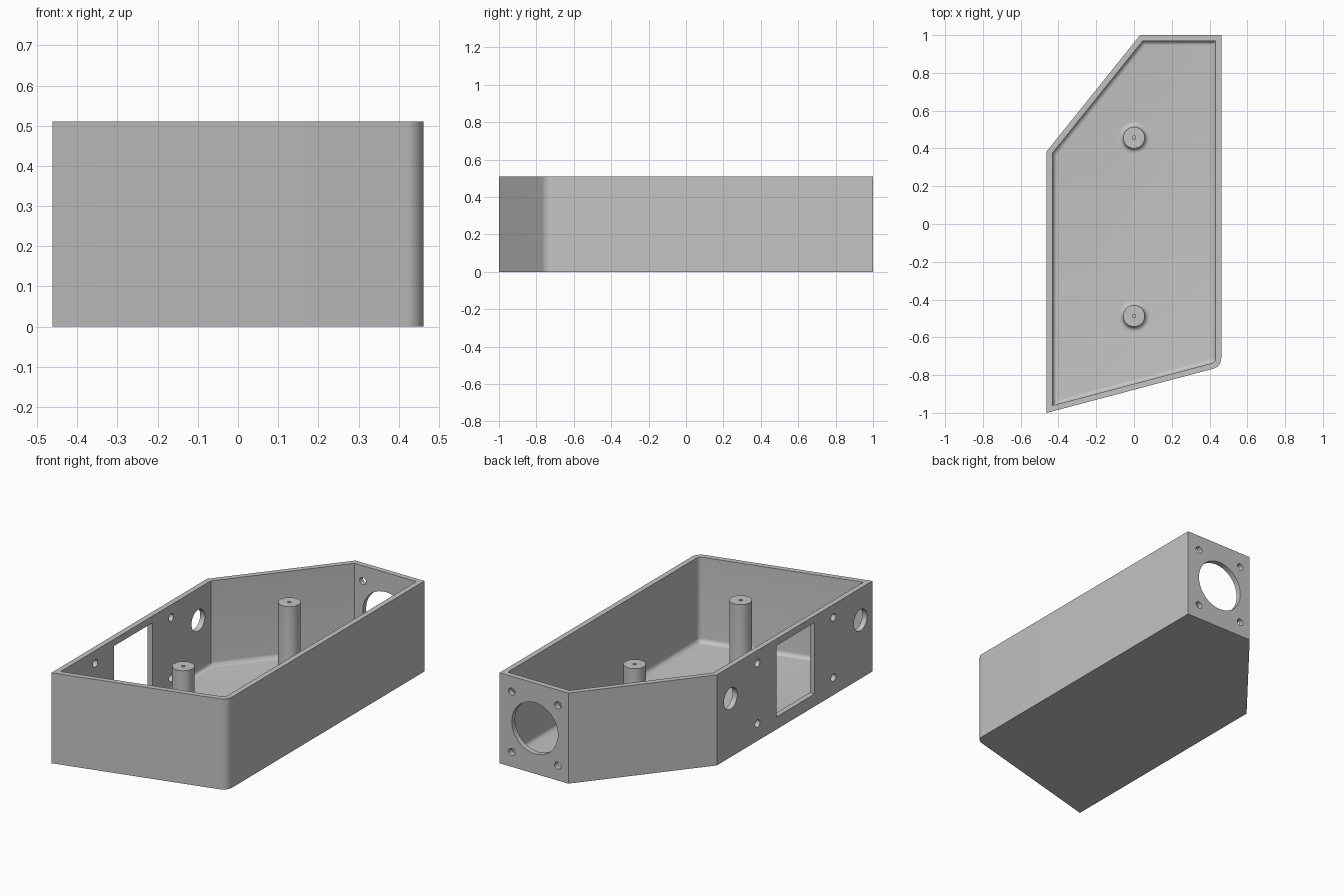
import bpy, bmesh, math
from mathutils import Vector, Matrix

cube = bpy.data.objects.get("Cube")
if cube:
    bpy.data.objects.remove(cube, do_unlink=True)

HEIGHT, WALL, FLOOR, FILLET, ROUND = 0.51, 0.03, 0.03, 0.025, 0.056
OUTLINE = [(-0.462, -1), (0.462, -0.755), (0.462, 1), (0.032, 1), (-0.462, 0.385)]
ROUNDED = 1  # index of the rounded corner

grey = bpy.data.materials.new("plain grey")
grey.use_nodes = True
grey.diffuse_color = (0.55, 0.55, 0.55, 1)
grey.node_tree.nodes["Principled BSDF"].inputs["Base Color"].default_value = (0.55, 0.55, 0.55, 1)


def make_object(name, bm):
    bmesh.ops.recalc_face_normals(bm, faces=bm.faces)
    mesh = bpy.data.meshes.new(name)
    bm.to_mesh(mesh)
    bm.free()
    mesh.materials.append(grey)
    obj = bpy.data.objects.new(name, mesh)
    bpy.context.collection.objects.link(obj)
    return obj


def activate(obj):
    bpy.ops.object.select_all(action='DESELECT')
    obj.select_set(True)
    bpy.context.view_layer.objects.active = obj


def smooth(obj):
    activate(obj)
    bpy.ops.object.shade_smooth_by_angle(angle=math.radians(30))


def bridge(bm, a, b):
    n = len(a)
    for i in range(n):
        bm.faces.new((a[i], a[(i + 1) % n], b[(i + 1) % n], b[i]))


def inset_outline(d, steps=10):
    """Outline moved inward by d, with one corner rounded."""
    pts = [Vector(p) for p in OUTLINE]
    result = []
    for i, p in enumerate(pts):
        u = (p - pts[i - 1]).normalized()
        v = (pts[(i + 1) % len(pts)] - p).normalized()
        nu, nv = Vector((-u.y, u.x)), Vector((-v.y, v.x))
        mitre = (nu + nv) / (1 + nu.dot(nv))
        if i != ROUNDED:
            result.append(p + mitre * d)
            continue
        radius = max(ROUND - d, 0.002)
        centre = p + mitre * (d + radius)
        start = math.atan2(-nu.y, -nu.x)
        turn = u.angle(v)
        for k in range(steps + 1):
            a = start + turn * k / steps
            result.append(centre + radius * Vector((math.cos(a), math.sin(a))))
    return result


# Open tray with a filleted floor
bm = bmesh.new()
levels = [(0, 0), (0, HEIGHT), (WALL, HEIGHT)]
for k in range(7):
    a = math.pi / 2 * k / 6
    levels.append((WALL + FILLET * (1 - math.cos(a)), FLOOR + FILLET * (1 - math.sin(a))))
rings = [[bm.verts.new((p.x, p.y, z)) for p in inset_outline(d)] for d, z in levels]
for a, b in zip(rings, rings[1:]):
    bridge(bm, a, b)
bm.faces.new(rings[0])
bm.faces.new(rings[-1])
case = make_object("case_body", bm)

# Cutters for the wall openings
cut = bmesh.new()


def cut_hole(centre, radius, axis):
    turn = Matrix.Rotation(math.pi / 2, 4, 'Y' if axis == 'X' else 'X')
    bmesh.ops.create_cone(cut, cap_ends=True, segments=40, radius1=radius, radius2=radius,
                          depth=0.12, matrix=Matrix.Translation(centre) @ turn)


MID_Y, SIDE_X = -0.315, -0.462
for s in (-1, 1):
    cut_hole((SIDE_X, MID_Y + s * 0.578, 0.33), 0.06, 'X')          # cable holes
    for z in (0.098, 0.438):
        cut_hole((SIDE_X, MID_Y + s * 0.338, z), 0.021, 'X')        # side screw holes
        cut_hole((0.242 + s * 0.1435, 1, z - 0.014), 0.02, 'Y')     # back screw holes
cut_hole((0.242, 1, 0.256), 0.144, 'Y')                             # large round opening
bmesh.ops.create_cube(cut, size=1, matrix=Matrix.Translation((SIDE_X, MID_Y, 0.271))
                      @ Matrix.Diagonal((0.12, 0.34, 0.402, 1)))    # side window
cutter = make_object("opening_cutter", cut)
cutter.hide_render = True

mod = case.modifiers.new("openings", 'BOOLEAN')
mod.operation = 'DIFFERENCE'
mod.solver = 'EXACT'
mod.object = cutter
activate(case)
bpy.ops.object.modifier_apply(modifier=mod.name)
bpy.data.objects.remove(cutter, do_unlink=True)
smooth(case)


# Mounting posts with a pilot hole and a flared base
def make_post(name, y):
    profile = [(0.009, 0.35), (0.009, 0.475), (0.057, 0.475)]
    for k in range(7):
        a = math.pi / 2 * k / 6
        profile.append((0.057 + FILLET * (1 - math.cos(a)), FLOOR + FILLET * (1 - math.sin(a))))
    bm = bmesh.new()
    n = 40
    rings = [[bm.verts.new((r * math.cos(2 * math.pi * i / n), y + r * math.sin(2 * math.pi * i / n), z))
              for i in range(n)] for r, z in profile]
    for a, b in zip(rings, rings[1:]):
        bridge(bm, a, b)
    bm.faces.new(rings[0])
    bm.faces.new(rings[-1])
    smooth(make_object(name, bm))


make_post("front_post", -0.487)
make_post("back_post", 0.457)
